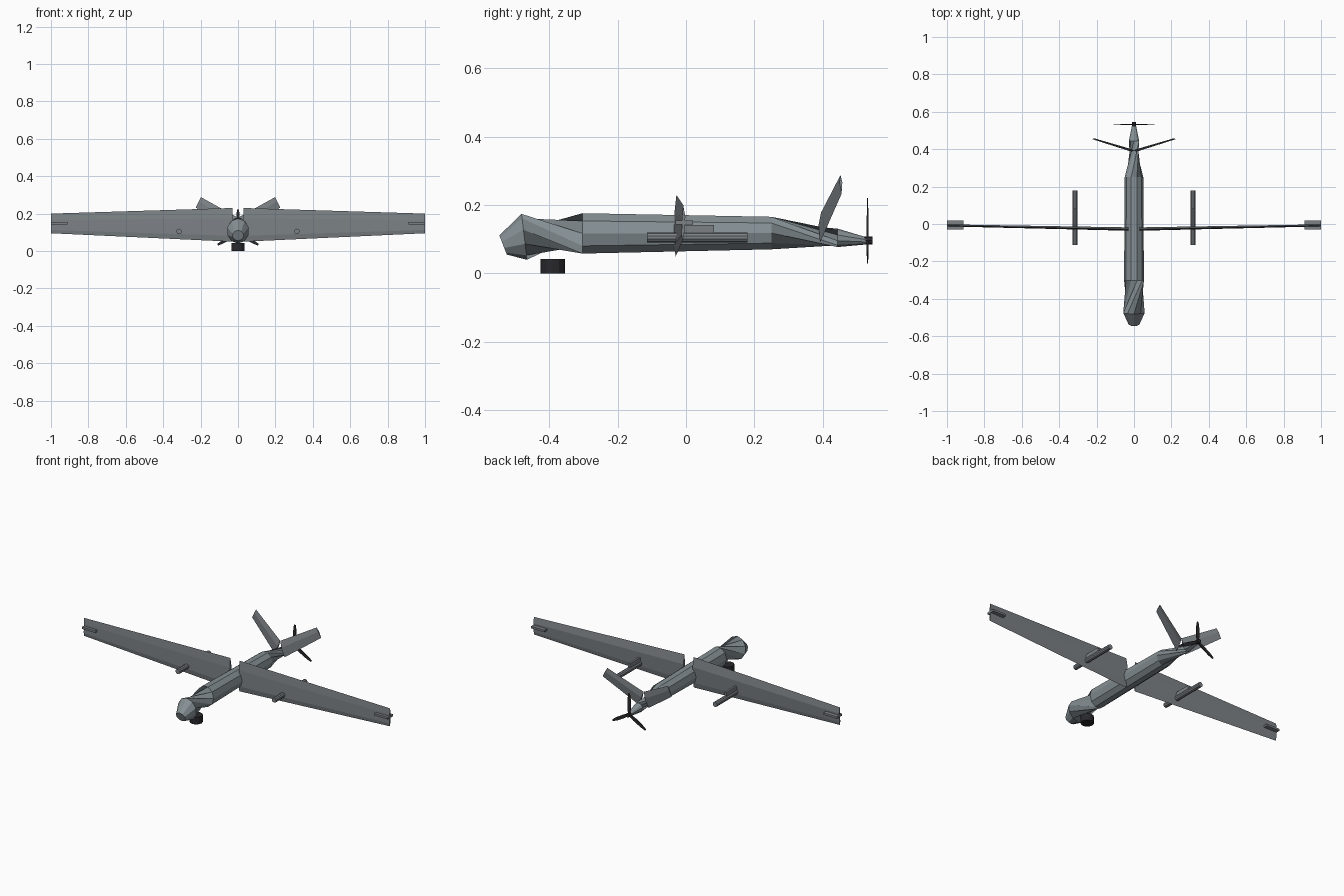
import bpy, bmesh, math
from mathutils import Vector, Matrix

if "Cube" in bpy.data.objects:
    bpy.data.objects.remove(bpy.data.objects["Cube"])


def material(name, rgb):
    m = bpy.data.materials.new(name)
    m.diffuse_color = (*rgb, 1)
    m.use_nodes = True
    m.node_tree.nodes["Principled BSDF"].inputs["Base Color"].default_value = m.diffuse_color
    return m


BODY = material("body_grey", (0.235, 0.275, 0.295))
WING = material("wing_grey", (0.20, 0.22, 0.235))
DARK = material("dark_grey", (0.022, 0.022, 0.025))


def finish(name, bm, mat):
    bmesh.ops.recalc_face_normals(bm, faces=bm.faces)
    me = bpy.data.meshes.new(name)
    bm.to_mesh(me)
    bm.free()
    me.materials.append(mat)
    ob = bpy.data.objects.new(name, me)
    bpy.context.collection.objects.link(ob)
    return ob


def loft(name, rings, mat):
    """Skin a list of equal-length point rings and cap both ends."""
    bm = bmesh.new()
    rows = [[bm.verts.new(p) for p in ring] for ring in rings]
    n = len(rows[0])
    for a, b in zip(rows, rows[1:]):
        for i in range(n):
            j = (i + 1) % n
            bm.faces.new((a[i], a[j], b[j], b[i]))
    bm.faces.new(rows[0])
    bm.faces.new(rows[-1])
    return finish(name, bm, mat)


def cylinder(name, centre, radius, length, axis, sides, mat):
    bm = bmesh.new()
    bmesh.ops.create_cone(bm, cap_ends=True, segments=sides, radius1=radius,
                          radius2=radius, depth=length)
    if axis == 'Y':
        bm.transform(Matrix.Rotation(math.pi / 2, 4, 'X'))
    bm.transform(Matrix.Translation(centre))
    return finish(name, bm, mat)


def box(name, lo, hi, mat):
    lo, hi = Vector(lo), Vector(hi)
    bm = bmesh.new()
    bmesh.ops.create_cube(bm, size=1)
    bm.transform(Matrix.Translation((lo + hi) / 2) @ Matrix.Diagonal((*(hi - lo), 1)))
    return finish(name, bm, mat)


# Fuselage: ten-sided rings (y, z, half width, half height, tilt, roll);
# the roll changes twist the skin into narrow necks
def ring(y, z, rx, rz, tilt, roll):
    pts = []
    for k in range(10):
        a = math.radians(36 * k + roll)
        pts.append((rx * math.cos(a), y - tilt * math.sin(a), z + rz * math.sin(a)))
    return pts


loft("fuselage", [ring(*r) for r in (
    (-0.535, 0.083, 0.030, 0.028, 0.011, 90),
    (-0.473, 0.107, 0.060, 0.067, 0.008, 90),
    (-0.303, 0.117, 0.053, 0.062, 0, 0),
    (0.250, 0.118, 0.050, 0.050, 0, 0),
    (0.443, 0.104, 0.029, 0.027, 0, -90),
    (0.530, 0.095, 0.011, 0.010, 0, -90))], BODY)


# Wing section standing upright, widest at the crease
def wing_section(x, y, top, crease, bottom, t):
    low = bottom + 0.25 * (crease - bottom)
    return [(x, y, top), (x, y + t, crease), (x, y + 0.4 * t, low),
            (x, y - 0.002, bottom), (x, y - 0.8 * t, low), (x, y - 0.6 * t, crease)]


for side, s in (("right", 1), ("left", -1)):
    loft(side + "_wing", [wing_section(0.03 * s, -0.028, 0.23, 0.175, 0.05, 0.010),
                          wing_section(s, -0.008, 0.20, 0.165, 0.095, 0.006)], WING)
    # Wing tip plate
    xs = sorted((0.912 * s, s))
    box(side + "_tip_plate", (xs[0], -0.03, 0.143), (xs[1], 0.02, 0.155), WING)
    # Pod and its pylon
    cylinder(side + "_pod", (0.315 * s, 0.033, 0.105), 0.0145, 0.293, 'Y', 10, WING)
    box(side + "_pylon", (0.315 * s - 0.006, -0.025, 0.11),
        (0.315 * s + 0.006, 0.082, 0.141), WING)
    # Tail fin, canted outward and swept back
    fin = []
    for (ux, uy, uz), (lx, ly, lz), t in (
            ((0.0, 0.395, 0.178), (0.03, 0.392, 0.09), 0.006),
            ((0.198, 0.452, 0.288), (0.226, 0.455, 0.233), 0.004)):
        mx, my, mz = (0.6 * ux + 0.4 * lx), (0.6 * uy + 0.4 * ly), (0.6 * uz + 0.4 * lz)
        fin.append([(ux * s, uy, uz), (mx * s, my + t, mz),
                    (lx * s, ly, lz), (mx * s, my - t, mz)])
    loft(side + "_tail_fin", fin, WING)

# Sensor turret under the nose
cylinder("sensor_turret", (0, -0.39, 0.021), 0.036, 0.042, 'Z', 12, DARK)

# Pusher propeller
cylinder("propeller_hub", (0, 0.533, 0.096), 0.012, 0.026, 'Y', 8, DARK)
for k in range(3):
    rot = Matrix.Rotation(math.radians(120 * k), 4, 'Y')
    rings = []
    for r, w, t in ((0, 0.005, 0.003), (0.04, 0.010, 0.003), (0.095, 0.009, 0.002), (0.125, 0.005, 0.001)):
        rings.append([Vector((0, 0.531, 0.096)) + rot @ Vector((x, y, r))
                      for x, y in ((-w, -t), (w, -t), (w, t), (-w, t))])
    loft("propeller_blade_%d" % (k + 1), rings, DARK)
